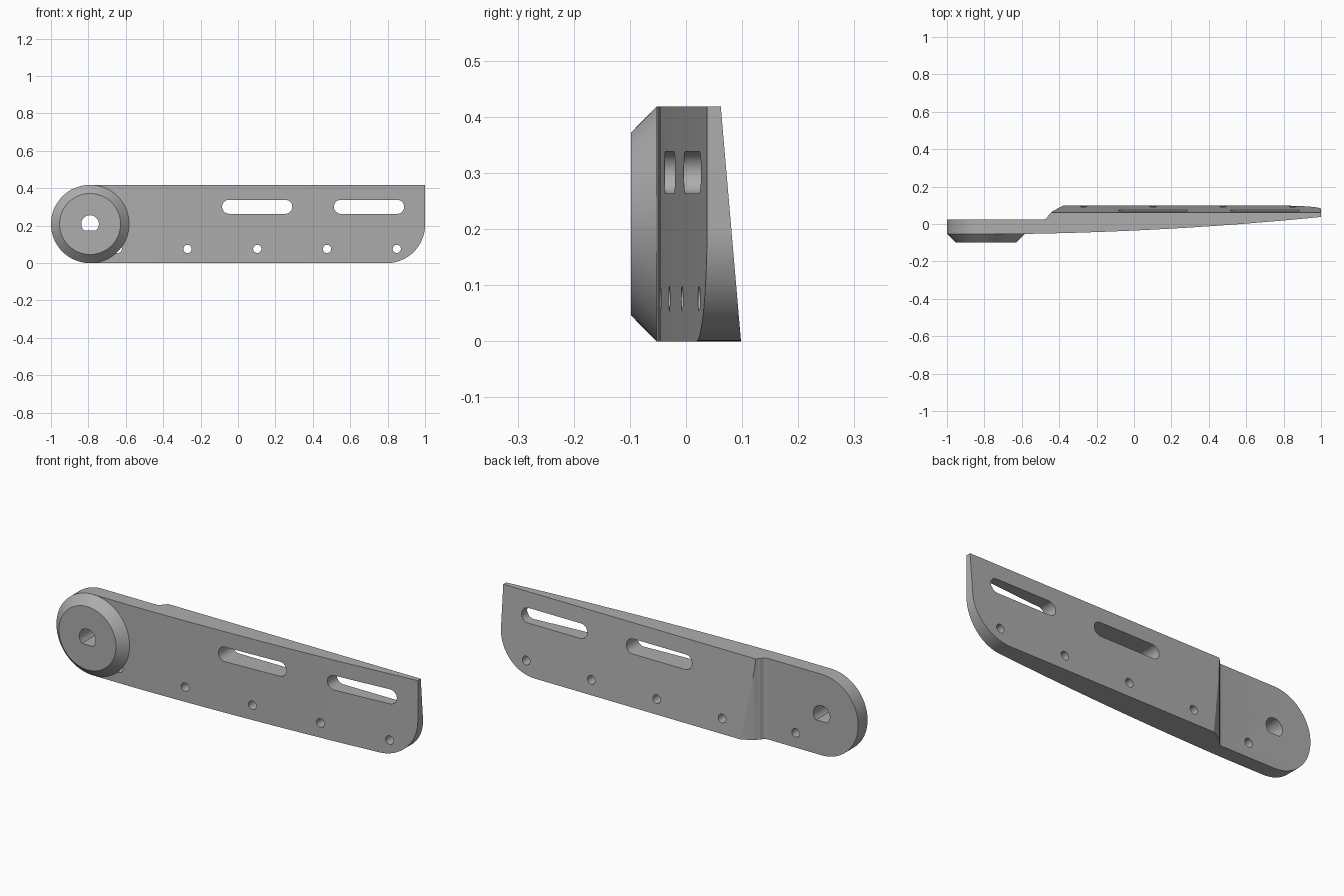
import bpy, bmesh, math
from mathutils import Vector

cube = bpy.data.objects.get("Cube")
if cube:
    bpy.data.objects.remove(cube, do_unlink=True)

HEIGHT = 0.418
MID = HEIGHT / 2
PIVOT_X = MID - 1
FRONT_Y = -0.0525

grey = bpy.data.materials.new("satin grey")
grey.use_nodes = True
colour = (0.42, 0.42, 0.42, 1)
grey.diffuse_color = colour
grey.node_tree.nodes["Principled BSDF"].inputs["Base Color"].default_value = colour


def arc(cx, cz, r, start, end, steps=24):
    angles = [math.radians(start + (end - start) * i / steps) for i in range(steps + 1)]
    return [(cx + r * math.cos(a), cz + r * math.sin(a)) for a in angles]


def add_prism(bm, points, direction):
    """Extrude a closed loop of 3D points along a direction."""
    face = bm.faces.new([bm.verts.new(p) for p in points])
    ext = bmesh.ops.extrude_face_region(bm, geom=[face])["geom"]
    moved = [g for g in ext if isinstance(g, bmesh.types.BMVert)]
    bmesh.ops.translate(bm, verts=moved, vec=direction)
    bmesh.ops.recalc_face_normals(bm, faces=bm.faces)


def add_xz_prism(bm, outline):
    add_prism(bm, [(x, -0.3, z) for x, z in outline], Vector((0, 0.6, 0)))


def make_object(name, bm):
    mesh = bpy.data.meshes.new(name)
    bm.to_mesh(mesh)
    bm.free()
    mesh.materials.append(grey)
    obj = bpy.data.objects.new(name, mesh)
    bpy.context.collection.objects.link(obj)
    return obj


def activate(obj):
    bpy.ops.object.select_all(action='DESELECT')
    obj.select_set(True)
    bpy.context.view_layer.objects.active = obj


def boolean(obj, cutter, operation):
    activate(obj)
    mod = obj.modifiers.new("cut", 'BOOLEAN')
    mod.operation = operation
    mod.solver = 'EXACT'
    mod.object = cutter
    bpy.ops.object.modifier_apply(modifier=mod.name)


def front_y(x):
    return max(FRONT_Y, -0.0349 + 0.0462 * x + 0.0263 * x * x)


# Plan profile: bowed front, stepped back
xs = [-0.555 + 1.605 * i / 24 for i in range(25)]
plan = [(-1.05, FRONT_Y)] + [(x, front_y(x)) for x in xs]
plan += [(1.05, 0.13), (-0.326, 0.13), (-0.38, 0.098), (-0.43, 0.071)]
plan += [(-0.441, 0.064), (-0.447, 0.055)]
plan += arc(-0.487, 0.054, 0.03, -15, -90, 8)
plan += [(-1.05, 0.024)]
bm = bmesh.new()
add_prism(bm, [(x, y, -0.05) for x, y in plan], Vector((0, 0, HEIGHT + 0.1)))

# Leaning back face
cut = bmesh.ops.bisect_plane(bm, geom=bm.verts[:] + bm.edges[:] + bm.faces[:],
                             plane_co=(0, 0.098, 0), plane_no=(0, HEIGHT, 0.036),
                             clear_outer=True)
rim = [g for g in cut["geom_cut"] if isinstance(g, bmesh.types.BMEdge)]
bmesh.ops.holes_fill(bm, edges=rim)
bmesh.ops.recalc_face_normals(bm, faces=bm.faces)
plate = make_object("arm_plate", bm)

# Side outline: round pivot end, one rounded lower corner
bm = bmesh.new()
add_xz_prism(bm, arc(PIVOT_X, MID, MID, 90, 270, 48)
             + arc(0.795, 0.205, 0.205, -90, 0) + [(1, HEIGHT)])
outline = make_object("outline_cutter", bm)

# Slots and screw holes
bm = bmesh.new()
for left in (-0.085, 0.513):
    r = 0.0375
    add_xz_prism(bm, arc(left + r, 0.301, r, 90, 270)
                 + arc(left + 0.375 - r, 0.301, r, -90, 90))
for i in range(5):
    add_xz_prism(bm, arc(-0.643 + 0.373 * i, 0.076, 0.022, 0, 345, 23))
holes = make_object("hole_cutter", bm)

# D-shaped shaft bore
bm = bmesh.new()
add_xz_prism(bm, arc(PIVOT_X, MID, 0.047, -47, 227, 36))
bore = make_object("bore_cutter", bm)

for cutter, operation in ((outline, 'INTERSECT'), (holes, 'DIFFERENCE'), (bore, 'DIFFERENCE')):
    boolean(plate, cutter, operation)

# Tapered pivot boss
bm = bmesh.new()
bmesh.ops.create_cone(bm, cap_ends=True, segments=96, radius1=MID, radius2=0.163, depth=0.0455)
boss = make_object("pivot_boss", bm)
boss.rotation_euler = (math.pi / 2, 0, 0)
boss.location = (PIVOT_X, FRONT_Y - 0.02275, MID)
bpy.context.view_layer.update()
boolean(boss, bore, 'DIFFERENCE')

for helper in (outline, holes, bore):
    bpy.data.objects.remove(helper, do_unlink=True)

for obj in (plate, boss):
    activate(obj)
    bpy.ops.object.shade_smooth_by_angle(angle=math.radians(25))
